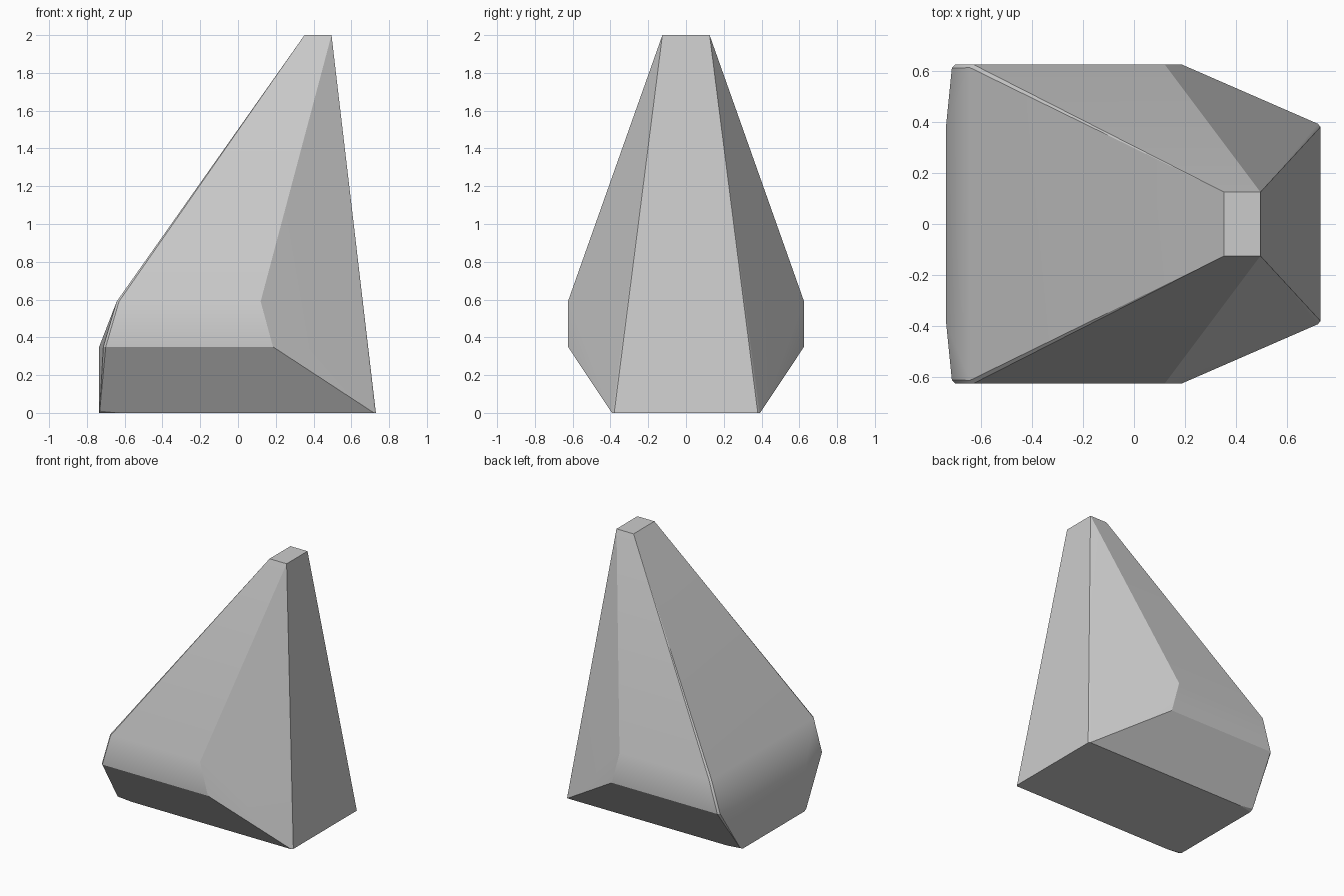
import bpy
import bmesh
import math

cube = bpy.data.objects.get("Cube")
if cube:
    bpy.data.objects.remove(cube, do_unlink=True)

# Plain grey stone
grey = bpy.data.materials.new("light grey")
grey.use_nodes = True
colour = (0.6, 0.6, 0.6, 1)
grey.diffuse_color = colour
grey.node_tree.nodes["Principled BSDF"].inputs["Base Color"].default_value = colour

# Corner points of one half, mirrored across y
half_corners = [
    # foot
    (0.73, 0.38, 0), (0.72, 0.392, 0), (-0.62, 0.39, 0),
    (-0.735, 0.37, 0), (-0.732, 0.395, 0.012),
    # widest belt
    (0.185, 0.625, 0.35), (-0.70, 0.625, 0.35),
    (-0.713, 0.61, 0.35), (-0.735, 0.39, 0.35),
    # shoulder
    (0.12, 0.625, 0.59), (-0.63, 0.625, 0.59), (-0.642, 0.612, 0.59),
    # tip
    (0.495, 0.125, 2), (0.352, 0.125, 2),
]

bm = bmesh.new()
for x, y, z in half_corners:
    for side in (-1, 1):
        bm.verts.new((x, side * y, z))
bmesh.ops.convex_hull(bm, input=bm.verts)
bmesh.ops.dissolve_limit(bm, angle_limit=math.radians(1.5),
                         verts=bm.verts, edges=bm.edges)
bmesh.ops.recalc_face_normals(bm, faces=bm.faces)

mesh = bpy.data.meshes.new("leaning_spire")
bm.to_mesh(mesh)
bm.free()
mesh.materials.append(grey)
spire = bpy.data.objects.new("leaning_spire", mesh)
bpy.context.collection.objects.link(spire)

# Soft belt, crisp facets
bpy.context.view_layer.objects.active = spire
spire.select_set(True)
bpy.ops.object.shade_smooth_by_angle(angle=math.radians(25))
weighted = spire.modifiers.new("flat_facets", 'WEIGHTED_NORMAL')
weighted.keep_sharp = True
